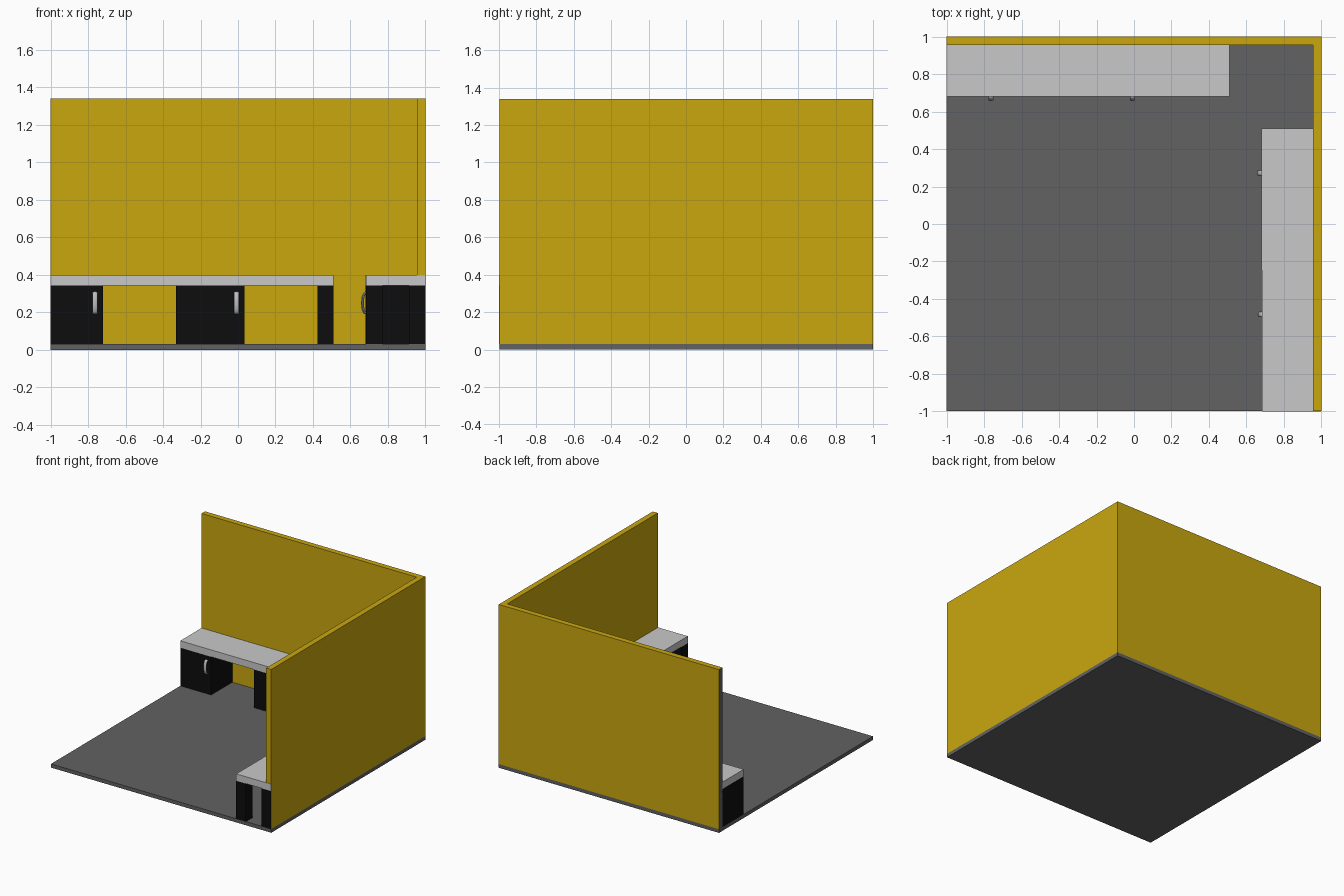
import bpy, bmesh, math
from mathutils import Matrix, Vector

if "Cube" in bpy.data.objects:
    bpy.data.objects.remove(bpy.data.objects["Cube"])


def material(name, rgb):
    m = bpy.data.materials.new(name)
    m.diffuse_color = (*rgb, 1)
    m.use_nodes = True
    m.node_tree.nodes["Principled BSDF"].inputs["Base Color"].default_value = m.diffuse_color
    return m


YELLOW = material("wall_yellow", (0.584, 0.386, 0.0045))
GREY = material("floor_grey", (0.122, 0.122, 0.122))
LIGHT = material("worktop_light_grey", (0.584, 0.584, 0.584))
BLACK = material("cabinet_black", (0.004, 0.004, 0.004))
SILVER = material("handle_silver", (0.5, 0.5, 0.5))


def finish(name, bm, mats, matrix=Matrix()):
    bmesh.ops.recalc_face_normals(bm, faces=bm.faces)
    me = bpy.data.meshes.new(name)
    bm.to_mesh(me)
    bm.free()
    for m in mats:
        me.materials.append(m)
    ob = bpy.data.objects.new(name, me)
    ob.matrix_world = matrix
    bpy.context.collection.objects.link(ob)
    return ob


def box(name, lo, hi, mat, matrix=Matrix()):
    bm = bmesh.new()
    bmesh.ops.create_cube(bm, size=1)
    lo, hi = Vector(lo), Vector(hi)
    for v in bm.verts:
        v.co = Vector([lo[i] + (v.co[i] + 0.5) * (hi[i] - lo[i]) for i in range(3)])
    return finish(name, bm, [mat], matrix)


def handle(name, x, z, matrix):
    # flattened tube swept along a half ellipse in front of the door
    bm = bmesh.new()
    rings, sides = 17, 12
    loops = []
    for i in range(rings):
        a = math.pi * i / (rings - 1)
        out = Vector((0, -math.sin(a), math.cos(a)))
        centre = Vector((x, -0.018 * math.sin(a), z + 0.054 * math.cos(a)))
        ring = []
        for j in range(sides):
            t = 2 * math.pi * j / sides
            ring.append(bm.verts.new(centre + Vector((0.014 * math.cos(t), 0, 0))
                                     + out * 0.006 * math.sin(t)))
        loops.append(ring)
    for a, b in zip(loops, loops[1:]):
        for j in range(sides):
            k = (j + 1) % sides
            bm.faces.new((a[j], a[k], b[k], b[j]))
    bm.faces.new(loops[0])
    bm.faces.new(loops[-1])
    for f in bm.faces:
        f.smooth = len(f.verts) == 4
    finish(name, bm, [SILVER], matrix)


# floor slab
FLOOR = 0.03
box("floor", (-1, -0.997, 0), (1, 1, FLOOR), GREY)

# L-shaped wall, with its left end in grey
bm = bmesh.new()
plan = [(-1, 1), (-1, 0.955), (0.954, 0.955), (0.954, -0.997), (1, -0.997), (1, 1)]
base = bm.faces.new([bm.verts.new((x, y, FLOOR)) for x, y in plan])
top = bmesh.ops.extrude_face_region(bm, geom=[base])["geom"]
bmesh.ops.translate(bm, vec=(0, 0, 1.34 - FLOOR),
                    verts=[g for g in top if isinstance(g, bmesh.types.BMVert)])
for f in bm.faces:
    if f.calc_center_median().x < -0.999:
        f.material_index = 1
finish("walls", bm, [YELLOW, GREY])

# four desks: cabinet on the left, two square posts on the right, worktop above
LENGTH, DEPTH, POST, CAB = 0.755, 0.315, 0.086, 0.28
UNDER, TOP = 0.343, 0.4
turn = Matrix.Rotation(-math.pi / 2, 4, 'Z')
places = [
    ("back_left", Matrix.Translation((-1, 0.68, 0))),
    ("back_right", Matrix.Translation((-0.245, 0.68, 0))),
    ("side_far", Matrix.Translation((0.68, 0.51, 0)) @ turn),
    ("side_near", Matrix.Translation((0.684, -0.245, 0)) @ turn),
]
for label, m in places:
    box(label + "_worktop", (0, 0, UNDER), (LENGTH, DEPTH, TOP), LIGHT, m)
    box(label + "_cabinet", (0, 0, FLOOR), (CAB, DEPTH, UNDER), BLACK, m)
    for part, y in (("front", 0), ("rear", DEPTH - POST)):
        box(f"{label}_{part}_leg", (LENGTH - POST, y, FLOOR),
            (LENGTH, y + POST, UNDER), BLACK, m)
    handle(label + "_handle", 0.237, 0.25, m)
